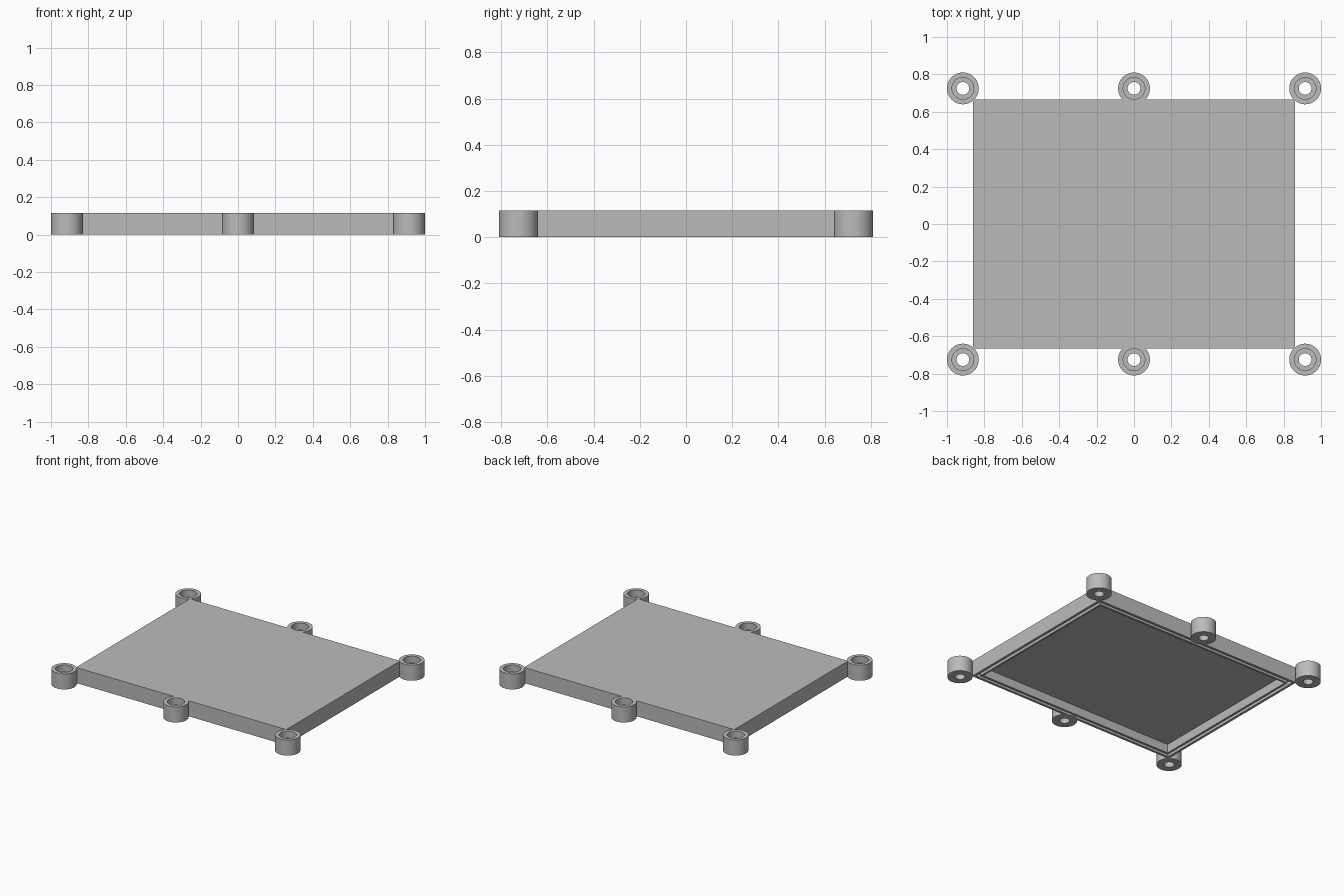
import bpy, bmesh, math

cube = bpy.data.objects.get("Cube")
if cube:
    bpy.data.objects.remove(cube)

HX, HY, H = 0.86, 0.665, 0.115      # cover half sizes and height
BX, BY, BR = 0.915, 0.725, 0.085    # screw boss positions and radius

grey = bpy.data.materials.new("plain_grey")
grey.use_nodes = True
colour = (0.5, 0.5, 0.5, 1)
grey.diffuse_color = colour
grey.node_tree.nodes["Principled BSDF"].inputs["Base Color"].default_value = colour


def bridge(bm, a, b):
    n = len(a)
    for i in range(n):
        j = (i + 1) % n
        bm.faces.new((a[i], a[j], b[j], b[i]))


def finish(bm, name):
    bmesh.ops.recalc_face_normals(bm, faces=bm.faces)
    mesh = bpy.data.meshes.new(name)
    bm.to_mesh(mesh)
    bm.free()
    mesh.materials.append(grey)
    obj = bpy.data.objects.new(name, mesh)
    bpy.context.collection.objects.link(obj)
    return obj


# Cover: rectangular loops from the top, round the grooved rim, to the ceiling
bm = bmesh.new()
section = [(0, H), (0, 0), (0.018, 0), (0.018, 0.03), (0.04, 0.03),
           (0.04, 0), (0.055, 0), (0.055, 0.064)]      # inset, height
loops = []
for inset, z in section:
    x, y = HX - inset, HY - inset
    loops.append([bm.verts.new((sx * x, sy * y, z))
                  for sx, sy in ((-1, -1), (1, -1), (1, 1), (-1, 1))])
for a, b in zip(loops, loops[1:]):
    bridge(bm, a, b)
bm.faces.new(loops[0])
bm.faces.new(loops[-1])
finish(bm, "cover")


# Screw boss: turned ring with a counterbore and a through hole
def screw_boss(name, x, y, sides=64):
    bm = bmesh.new()
    profile = [(BR, 0), (BR, H), (0.058, H), (0.058, 0.065),
               (0.034, 0.065), (0.034, 0)]             # radius, height
    rings = []
    for r, z in profile:
        rings.append([bm.verts.new((r * math.cos(t), r * math.sin(t), z))
                      for t in (math.tau * i / sides for i in range(sides))])
    for a, b in zip(rings, rings[1:] + rings[:1]):
        bridge(bm, a, b)
    obj = finish(bm, name)
    obj.location = (x, y, 0)
    bpy.ops.object.select_all(action="DESELECT")
    obj.select_set(True)
    bpy.context.view_layer.objects.active = obj
    bpy.ops.object.shade_smooth_by_angle(angle=math.radians(30))


for depth, y in (("front", -BY), ("back", BY)):
    for side, x in (("right", -BX), ("middle", 0), ("left", BX)):
        screw_boss(f"{depth}_{side}_screw_boss", x, y)
